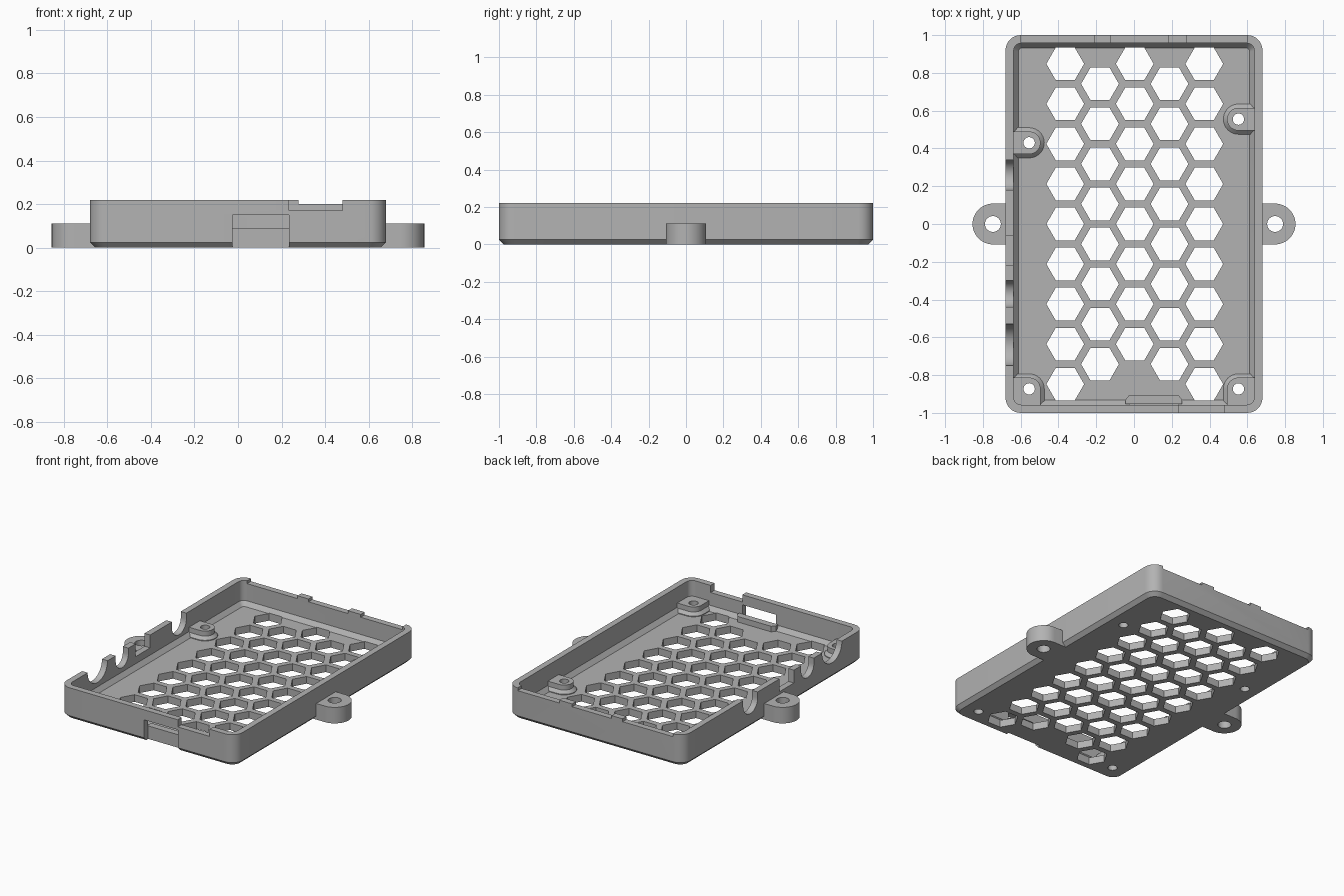
import bpy, bmesh
from math import sin, cos, pi, radians

if "Cube" in bpy.data.objects:
    bpy.data.objects.remove(bpy.data.objects["Cube"])

grey = bpy.data.materials.new("plain grey")
grey.use_nodes = True
grey.diffuse_color = (0.45, 0.45, 0.45, 1)
grey.node_tree.nodes["Principled BSDF"].inputs["Base Color"].default_value = (0.45, 0.45, 0.45, 1)


def solid(name, *shells):
    """Closed solids, each lofted through a list of rings of equal length."""
    bm = bmesh.new()
    for rings in shells:
        loops = [[bm.verts.new(p) for p in ring] for ring in rings]
        for a, b in zip(loops, loops[1:]):
            for i in range(len(a)):
                j = (i + 1) % len(a)
                bm.faces.new((a[i], a[j], b[j], b[i]))
        bm.faces.new(loops[0][::-1])
        bm.faces.new(loops[-1])
    bmesh.ops.recalc_face_normals(bm, faces=bm.faces)
    mesh = bpy.data.meshes.new(name)
    bm.to_mesh(mesh)
    bm.free()
    mesh.materials.append(grey)
    obj = bpy.data.objects.new(name, mesh)
    bpy.context.collection.objects.link(obj)
    return obj


def at_z(outline, z):
    return [(x, y, z) for x, y in outline]


def prism(outline, z0, z1):
    return [at_z(outline, z0), at_z(outline, z1)]


def box(x0, x1, y0, y1, z0, z1):
    return prism([(x0, y0), (x1, y0), (x1, y1), (x0, y1)], z0, z1)


def arc(cx, cy, r, start, end, steps):
    return [(cx + r * cos(radians(start + (end - start) * i / steps)),
             cy + r * sin(radians(start + (end - start) * i / steps))) for i in range(steps + 1)]


def circle(cx, cy, r, n=32):
    return arc(cx, cy, r, 0, 360 - 360 / n, n - 1)


def rounded(hx, hy, r):
    pts = []
    for sx, sy, a in ((1, 1, 0), (-1, 1, 90), (-1, -1, 180), (1, -1, 270)):
        pts += arc(sx * (hx - r), sy * (hy - r), r, a, a + 90, 8)
    return pts


def cut(obj, cutters):
    """Subtract cutters, bake the result and remove them."""
    for cutter in cutters:
        mod = obj.modifiers.new("cut", "BOOLEAN")
        mod.operation = "DIFFERENCE"
        mod.solver = "EXACT"
        mod.object = cutter
        cutter.hide_render = True
    graph = bpy.context.evaluated_depsgraph_get()
    graph.update()
    baked = bpy.data.meshes.new_from_object(obj.evaluated_get(graph))
    obj.modifiers.clear()
    obj.data = baked
    for cutter in cutters:
        bpy.data.objects.remove(cutter)


TOP, FLOOR = 0.22, 0.05
parts = []

# Tray: chamfered base, walls, inner floor bevel
tray = solid("tray", [
    at_z(rounded(0.655, 0.975, 0.06), 0),
    at_z(rounded(0.68, 1.0, 0.08), 0.025),
    at_z(rounded(0.68, 1.0, 0.08), TOP),
    at_z(rounded(0.637, 0.957, 0.04), TOP),
    at_z(rounded(0.637, 0.957, 0.04), FLOOR + 0.03),
    at_z(rounded(0.612, 0.932, 0.02), FLOOR)])
parts.append(tray)

# Honeycomb vents; the middle column stops short of the front slot
hexes = []
for col in range(5):
    odd = col % 2
    for row in range(8 if odd else 9):
        if col == 2 and row == 0:
            continue
        x = 0.004 + (col - 2) * 0.184
        y = -0.848 + (row + odd / 2) * 0.212
        hexes.append(prism(circle(x, y, 0.1, 6), -0.1, 0.12))
cutters = [solid("vent_cutter", *hexes)]

# Screw holes through the floor
screws = [(-0.555, 0.43), (0.553, 0.555), (-0.555, -0.873), (0.553, -0.873)]
cutters.append(solid("screw_cutter", *[prism(circle(x, y, 0.03, 24), -0.1, 0.3) for x, y in screws]))

# Front wall: connector window, recess below it, and shallow rim notch
cutters.append(solid("window_cutter", box(-0.025, 0.235, -1.1, -0.9, 0.09, 0.15)))
cutters.append(solid("recess_cutter", box(-0.025, 0.235, -1.1, -0.955, -0.1, 0.1)))
cutters.append(solid("rim_cutter", box(0.235, 0.48, -1.1, -0.9, 0.17, 0.3)))

# Back wall: lowered rim that leaves two small tabs
cutters.append(solid("back_rim_cutter", *[
    box(a, b, 0.9, 1.1, 0.2, 0.3) for a, b in ((-0.6, -0.21), (-0.125, 0.18), (0.278, 0.6))]))


# Side wall: round-bottomed port openings and one square one
def port(y, r, z):
    profile = arc(y, z, r, 180, 360, 20) + [(y + r, 0.3), (y - r, 0.3)]
    return [[(x, a, b) for a, b in profile] for x in (-0.8, -0.62)]


cutters.append(solid("port_cutter", port(0.26, 0.08, 0.18), port(-0.37, 0.07, 0.18),
                     port(-0.64, 0.11, 0.22), box(-0.8, -0.62, -0.22, -0.06, 0.13, 0.3)))
cut(tray, cutters)


# Screw bosses with a bevelled skirt, merged into a side wall or a corner
def boss_outline(x, y, r):
    s = 1 if x > 0 else -1
    wall = 0.655
    if y < -0.5:
        pts = [(wall, -0.975), (wall, y + r)] + arc(abs(x), y, r, 90, 180, 10) + [(abs(x) - r, -0.975)]
    else:
        pts = [(wall, y + r)] + arc(abs(x), y, r, 90, 270, 20) + [(wall, y - r)]
    return [(s * a, b) for a, b in pts]


for i, (x, y) in enumerate(screws):
    boss = solid(f"screw_boss_{i + 1}", [
        at_z(boss_outline(x, y, 0.08), 0.03),
        at_z(boss_outline(x, y, 0.08), FLOOR + 0.005),
        at_z(boss_outline(x, y, 0.06), FLOOR + 0.025),
        at_z(boss_outline(x, y, 0.06), 0.11)])
    cut(boss, [solid("boss_hole_cutter", prism(circle(x, y, 0.03, 24), -0.1, 0.3))])
    parts.append(boss)

# Shelf inside the front window, backing the recess
shelf = [(-0.045, -0.952), (0.255, -0.952), (0.255, -0.93), (0.235, -0.905), (-0.025, -0.905), (-0.045, -0.93)]
parts.append(solid("window_shelf", prism(shelf, 0.03, 0.089)))

# Mounting ears
for side, s in (("left", 1), ("right", -1)):
    outline = [(0.65, -0.108)] + arc(0.747, 0, 0.108, -90, 90, 24) + [(0.65, 0.108)]
    ear = solid(f"{side}_mounting_ear", prism([(s * x, y) for x, y in outline], 0, 0.112))
    cut(ear, [solid("ear_hole_cutter", prism(circle(s * 0.747, 0, 0.042), -0.1, 0.3))])
    parts.append(ear)

# Smooth the round surfaces, keep the edges crisp
bpy.ops.object.select_all(action="DESELECT")
for obj in parts:
    obj.select_set(True)
bpy.context.view_layer.objects.active = tray
bpy.ops.object.shade_smooth_by_angle(angle=radians(30))
